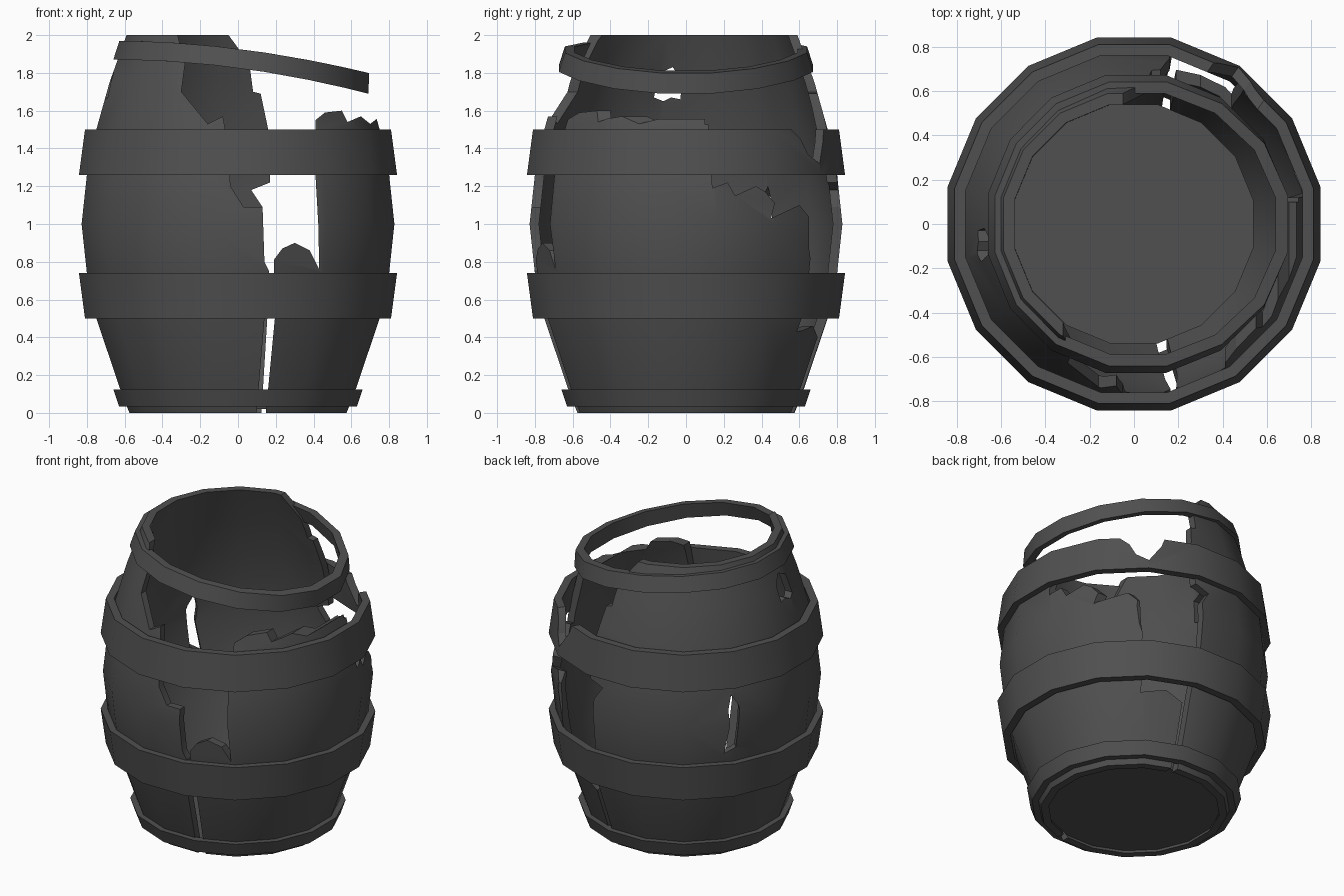
import bpy, bmesh, math
from mathutils import Vector

if "Cube" in bpy.data.objects:
    bpy.data.objects.remove(bpy.data.objects["Cube"])

SIDES = 16
HALF = math.pi / SIDES


def make_object(name, bm):
    bmesh.ops.recalc_face_normals(bm, faces=bm.faces)
    mesh = bpy.data.meshes.new(name)
    bm.to_mesh(mesh)
    bm.free()
    ob = bpy.data.objects.new(name, mesh)
    bpy.context.collection.objects.link(ob)
    return ob


def lathe(name, profile, bend=None):
    """Revolve a closed (flat-to-centre radius, z) profile around z."""
    bm = bmesh.new()
    rings = []
    for i in range(SIDES):
        a = HALF + i * 2 * HALF
        ring = []
        for r, z in profile:
            p = Vector((r / math.cos(HALF) * math.cos(a), r / math.cos(HALF) * math.sin(a), z))
            ring.append(bm.verts.new(bend(p) if bend else p))
        rings.append(ring)
    n = len(profile)
    for i in range(SIDES):
        a, b = rings[i], rings[(i + 1) % SIDES]
        for j in range(n):
            k = (j + 1) % n
            bm.faces.new((a[j], b[j], b[k], a[k]))
    return make_object(name, bm)


def cut(target, angle, d0, d1, outline):
    """Subtract an outline (sideways, z) swept from d0 to d1 along a compass angle."""
    a = math.radians(angle)
    out, side = Vector((math.cos(a), math.sin(a), 0)), Vector((-math.sin(a), math.cos(a), 0))
    bm = bmesh.new()
    face = bm.faces.new([bm.verts.new(out * d0 + side * u + Vector((0, 0, z))) for u, z in outline])
    ext = bmesh.ops.extrude_face_region(bm, geom=[face], use_keep_orig=True)
    verts = [g for g in ext["geom"] if isinstance(g, bmesh.types.BMVert)]
    bmesh.ops.translate(bm, verts=verts, vec=out * (d1 - d0))
    cutter = make_object("cutter", bm)
    cutter.hide_render = True
    mod = target.modifiers.new("cut", "BOOLEAN")
    mod.operation, mod.solver, mod.object = "DIFFERENCE", "EXACT", cutter
    dg = bpy.context.evaluated_depsgraph_get()
    mesh = bpy.data.meshes.new_from_object(target.evaluated_get(dg))
    target.modifiers.clear()
    target.data = mesh
    bpy.data.objects.remove(cutter)


# Stave wall: bulged shell
outer = [(0.575, 0), (0.625, 0.13), (0.75, 0.5), (0.80, 0.74), (0.828, 1.0),
         (0.80, 1.26), (0.75, 1.5), (0.68, 1.75), (0.59, 2.0)]
wall = lathe("stave_wall", outer + [(r - 0.05, z) for r, z in reversed(outer)])

# Broken front: open top right, missing stave, seam down to the base
cut(wall, -90, -0.12, 1.1, [
    (-0.33, 2.1), (-0.32, 2.0), (-0.28, 1.85), (-0.30, 1.7), (-0.16, 1.53), (-0.08, 1.57),
    (-0.05, 1.4), (-0.04, 1.2), (0.03, 1.09), (0.13, 1.09), (0.14, 0.8), (0.165, 0.75),
    (0.14, 0.5), (0.09, -0.1), (0.138, -0.1), (0.195, 0.5), (0.19, 0.81), (0.235, 0.87),
    (0.3, 0.9), (0.38, 0.86), (0.43, 0.76), (0.425, 1.0), (0.41, 1.26), (0.41, 1.55),
    (0.46, 1.59), (0.55, 1.6), (0.58, 1.54), (0.65, 1.57), (0.7, 1.53), (0.74, 1.56),
    (1.1, 1.55), (1.1, 2.1)])
# Broken back: stave missing beside a seam
cut(wall, -90, -1.1, -0.1, [
    (-0.06, 2.1), (-0.05, 2.0), (0.06, 1.85), (0.08, 1.7), (0.12, 1.69), (0.16, 1.5),
    (0.17, 1.22), (0.07, 1.18), (0.13, 1.09), (0.13, 0.8), (0.155, 0.5), (0.118, -0.1),
    (0.155, -0.1), (0.19, 0.4), (0.3, 0.46), (0.44, 0.43), (0.48, 0.74), (0.5, 1.1),
    (0.5, 1.52), (1.1, 1.54), (1.1, 2.1)])
# Broken right side towards the back, jagged below the upper hoop
cut(wall, 0, 0.4, 1.1, [
    (0.11, 2.1), (0.12, 1.5), (0.14, 1.19), (0.22, 1.22), (0.26, 1.15), (0.37, 1.2),
    (0.42, 1.17), (0.47, 1.11), (0.45, 1.03), (0.6, 1.1), (0.65, 1.04), (0.65, 0.88),
    (0.67, 0.74), (1.0, 0.74), (1.0, 2.1)])
# Small holes on the left
cut(wall, 0, -1.0, -0.4, [(-0.17, 1.67), (-0.12, 1.65), (-0.08, 1.67), (-0.03, 1.66),
                          (-0.02, 1.76), (-0.07, 1.83), (-0.14, 1.8)])
cut(wall, 136, 0.4, 1.0, [(0.085, 0.8), (0.16, 0.84), (0.185, 1.1), (0.175, 1.13),
                          (0.13, 1.2), (0.11, 1.1), (0.12, 1.0)])

# Base disc
bm = bmesh.new()
bmesh.ops.create_cone(bm, cap_ends=True, segments=SIDES, radius1=0.54, radius2=0.55, depth=0.05)
for v in bm.verts:
    x, y = v.co.x, v.co.y
    v.co = (x * math.cos(HALF) - y * math.sin(HALF), x * math.sin(HALF) + y * math.cos(HALF), v.co.z + 0.045)
base = make_object("base_disc", bm)


# Hoops: (name, bottom radius, bottom z, top radius, top z)
def hoop(name, r0, z0, r1, z1, bend=None, t=0.05):
    return lathe(name, [(r0, z0), (r1, z1), (r1 - t, z1), (r0 - t, z0)], bend)


def droop(p):
    t = (p.x + 0.66) / 1.32
    return Vector((p.x + 0.03 * t * t + 0.4 * t * t * (p.z - 1.87), p.y * 1.02, p.z - 0.18 * t * t))


parts = [
    hoop("base_hoop", 0.63, 0.035, 0.66, 0.125),
    hoop("lower_hoop", 0.81, 0.50, 0.842, 0.74),
    hoop("upper_hoop", 0.842, 1.26, 0.81, 1.50),
    hoop("loose_top_hoop", 0.66, 1.87, 0.628, 1.97, droop),
]
# Notch knocked out of the upper hoop
cut(parts[2], 55, 0.5, 1.1, [(-0.17, 1.6), (-0.16, 1.5), (-0.1, 1.45), (-0.06, 1.37),
                             (0.02, 1.32), (0.1, 1.44), (0.16, 1.6)])

# Dark charcoal colour throughout
dark = bpy.data.materials.new("charcoal")
dark.diffuse_color = (0.08, 0.08, 0.08, 1)
dark.use_nodes = True
dark.node_tree.nodes["Principled BSDF"].inputs["Base Color"].default_value = dark.diffuse_color

for ob in parts + [wall, base]:
    ob.data.materials.clear()
    ob.data.materials.append(dark)
    bpy.ops.object.select_all(action="DESELECT")
    ob.select_set(True)
    bpy.context.view_layer.objects.active = ob
    bpy.ops.object.shade_smooth_by_angle(angle=math.radians(30))
